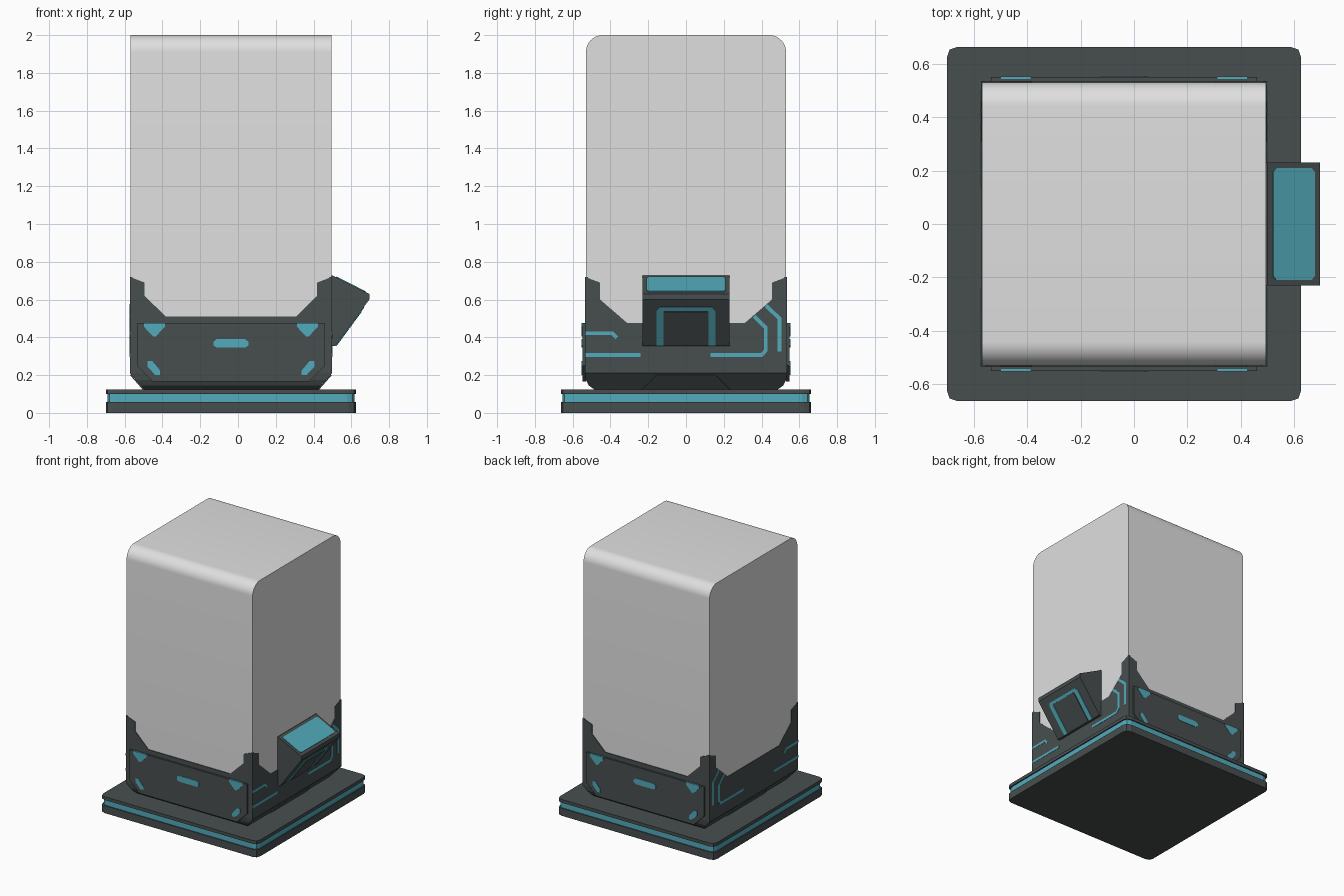
import bpy, bmesh, math
from mathutils import Vector

if "Cube" in bpy.data.objects:
    bpy.data.objects.remove(bpy.data.objects["Cube"])

CX = -0.0375                       # the tank and base are centred here in x
X, Y, Z = Vector((1, 0, 0)), Vector((0, 1, 0)), Vector((0, 0, 1))
ONE = [(1, 1)]
FRONT_BACK = [(1, 1), (1, -1)]
BOTH_SIDES = [(1, 1), (-1, 1)]
FOUR = [(a, b) for a in (1, -1) for b in (1, -1)]


def material(name, rgb):
    m = bpy.data.materials.new(name)
    m.diffuse_color = (*rgb, 1)
    m.use_nodes = True
    m.node_tree.nodes["Principled BSDF"].inputs["Base Color"].default_value = m.diffuse_color
    return m


DARK = material("dark_grey", (0.064, 0.077, 0.077))
TEAL = material("teal", (0.085, 0.41, 0.50))
GLASS = material("pale_grey", (0.74, 0.74, 0.74))


def finish(name, bm, mat):
    bmesh.ops.recalc_face_normals(bm, faces=bm.faces)
    me = bpy.data.meshes.new(name)
    bm.to_mesh(me)
    bm.free()
    me.materials.append(mat)
    ob = bpy.data.objects.new(name, me)
    ob.location.x = CX
    bpy.context.collection.objects.link(ob)
    return ob


def loft(bm, rings):
    """Skin between closed rings and cap both ends."""
    vs = [[bm.verts.new(p) for p in r] for r in rings]
    n = len(vs[0])
    for a, b in zip(vs, vs[1:]):
        for i in range(n):
            j = (i + 1) % n
            bm.faces.new((a[i], a[j], b[j], b[i]))
    bm.faces.new(vs[0])
    bm.faces.new(vs[-1])


def prism(name, outlines, origin, u, v, depth, mat, copies=ONE):
    """Extrude 2D outlines lying in the u,v plane, with mirrored copies."""
    bm = bmesh.new()
    n = u.cross(v).normalized() * depth
    for sx, sy in copies:
        for pts in outlines:
            base = [Vector(origin) + u * a + v * b for a, b in pts]
            loft(bm, [[(p.x * sx, p.y * sy, p.z) for p in ring]
                      for ring in (base, [p + n for p in base])])
    return finish(name, bm, mat)


def mirror(half):
    """Complete a symmetric outline from its positive half."""
    return half + [(-a, b) for a, b in reversed(half)]


def ribbon(path, w=0.02):
    """Mitred constant-width outline around an open path."""
    p = [Vector(q) for q in path]
    d = [(b - a).normalized() for a, b in zip(p, p[1:])]
    left, right = [], []
    for i, q in enumerate(p):
        a, b = d[max(i - 1, 0)], d[min(i, len(d) - 1)]
        t = (a + b).normalized()
        off = Vector((-t.y, t.x)) * (w / 2 / t.dot(a))
        left.append(tuple(q + off))
        right.append(tuple(q - off))
    return left + right[::-1]


# Base: two dark slabs with a teal band between
def slab(name, h, z0, z1, mat):
    corner = [(h, h - 0.04), (h - 0.01, h - 0.01), (h - 0.04, h)]
    top = mirror(corner)
    pts = top + [(-a, -b) for a, b in top]
    return prism(name, [pts], (0, 0, z0), X, Y, z1 - z0, mat)


slab("base_lower_slab", 0.6625, 0, 0.057, DARK)
slab("base_light_band", 0.654, 0.057, 0.1, TEAL)
slab("base_upper_slab", 0.6625, 0.1, 0.125, DARK)

# Tub holding the tank, tapering at the bottom
bm = bmesh.new()
loft(bm, [[(-a, -b, z), (a, -b, z), (a, b, z), (-a, b, z)] for z, a, b in
          [(0.124, 0.46, 0.485), (0.145, 0.478, 0.515), (0.175, 0.504, 0.53),
           (0.21, 0.535, 0.535), (0.475, 0.535, 0.535)]])
finish("tub", bm, DARK)

# Tub rims with raised corners
prism("front_back_rim", [mirror([(0.345, 0.51), (0.457, 0.62), (0.457, 0.69),
      (0.535, 0.72), (0.535, 0.45), (0.345, 0.45)])],
      (0, -0.52, 0), X, Z, 0.015, DARK, FRONT_BACK)
prism("side_rim_corners", [[(0.31, 0.475), (0.455, 0.6), (0.455, 0.69),
      (0.535, 0.72), (0.535, 0.45), (0.31, 0.45)]],
      (0.52, 0, 0), Y, Z, 0.015, DARK, FOUR)

# Tank with rounded top edges
r, h = 0.09, 0.53
arc = [(h - r + r * math.cos(t), 2 - r + r * math.sin(t))
       for t in (math.pi / 2 * i / 10 for i in range(11))]
tank = prism("tank", [mirror([(h, 0.4)] + arc)], (-0.5315, 0, 0), Y, Z, 1.063, GLASS)
bpy.context.view_layer.objects.active = tank
tank.select_set(True)
bpy.ops.object.shade_smooth_by_angle(angle=math.radians(30))

# Front and back cover plates with teal lights
prism("cover_plate", [mirror([(0.4975, 0.475), (0.4975, 0.25), (0.4125, 0.165)])],
      (0, -0.53, 0), X, Z, 0.019, DARK, FRONT_BACK)
prism("corner_lights", [
    [(0.35, 0.476), (0.46, 0.476), (0.46, 0.455), (0.412, 0.405), (0.398, 0.405), (0.35, 0.455)],
    [(0.442, 0.275), (0.417, 0.275), (0.375, 0.225), (0.375, 0.2), (0.4, 0.2), (0.442, 0.245)]],
    (0, -0.543, 0), X, Z, 0.009, TEAL, FOUR)
prism("centre_light", [mirror([(0.075, 0.39), (0.092, 0.378), (0.092, 0.357), (0.075, 0.345)])],
      (0, -0.546, 0), X, Z, 0.006, TEAL, FRONT_BACK)

# Teal circuit lines on both sides
prism("side_lines", [ribbon(p) for p in (
    [(-0.533, 0.307), (-0.24, 0.307)],
    [(-0.533, 0.422), (-0.39, 0.422), (-0.365, 0.397)],
    [(0.13, 0.307), (0.4, 0.307), (0.422, 0.33), (0.422, 0.452), (0.36, 0.512)],
    [(0.495, 0.325), (0.495, 0.5), (0.423, 0.568)])],
    (0.532, 0, 0), Y, Z, 0.005, TEAL, BOTH_SIDES)

# Lower side plates on the sloped skirt
prism("skirt_plate", [mirror([(0.235, 0.0), (0.155, 0.105)])],
      (0.46, 0, 0.124), Y, Vector((0.075, 0, 0.086)).normalized(),
      0.006, DARK, BOTH_SIDES)

# Control console on the right side
prism("console", [[(0.49, 0.725), (0.5, 0.728), (0.695, 0.63), (0.695, 0.6),
      (0.515, 0.355), (0.49, 0.355)]], (-CX, 0.23, 0), X, Z, 0.46, DARK)
prism("console_screen", [mirror([(0.195, 0.022), (0.21, 0.035), (0.21, 0.182), (0.195, 0.195)])],
      (0.5 - CX, 0, 0.728), Y, Vector((0.195, 0, -0.098)).normalized(), -0.004, TEAL)
under = Vector((0.18, 0, 0.245)).normalized()
prism("console_under_light", [mirror([(0.118, 0.233), (0.118, 0.002), (0.155, 0.002),
      (0.155, 0.235), (0.14, 0.254)])],
      (0.515 - CX, 0, 0.355), Y, under, 0.004, TEAL)
prism("console_under_panel", [mirror([(0.112, 0.002), (0.112, 0.226)])],
      (0.515 - CX, 0, 0.355), Y, under, 0.006, DARK)
